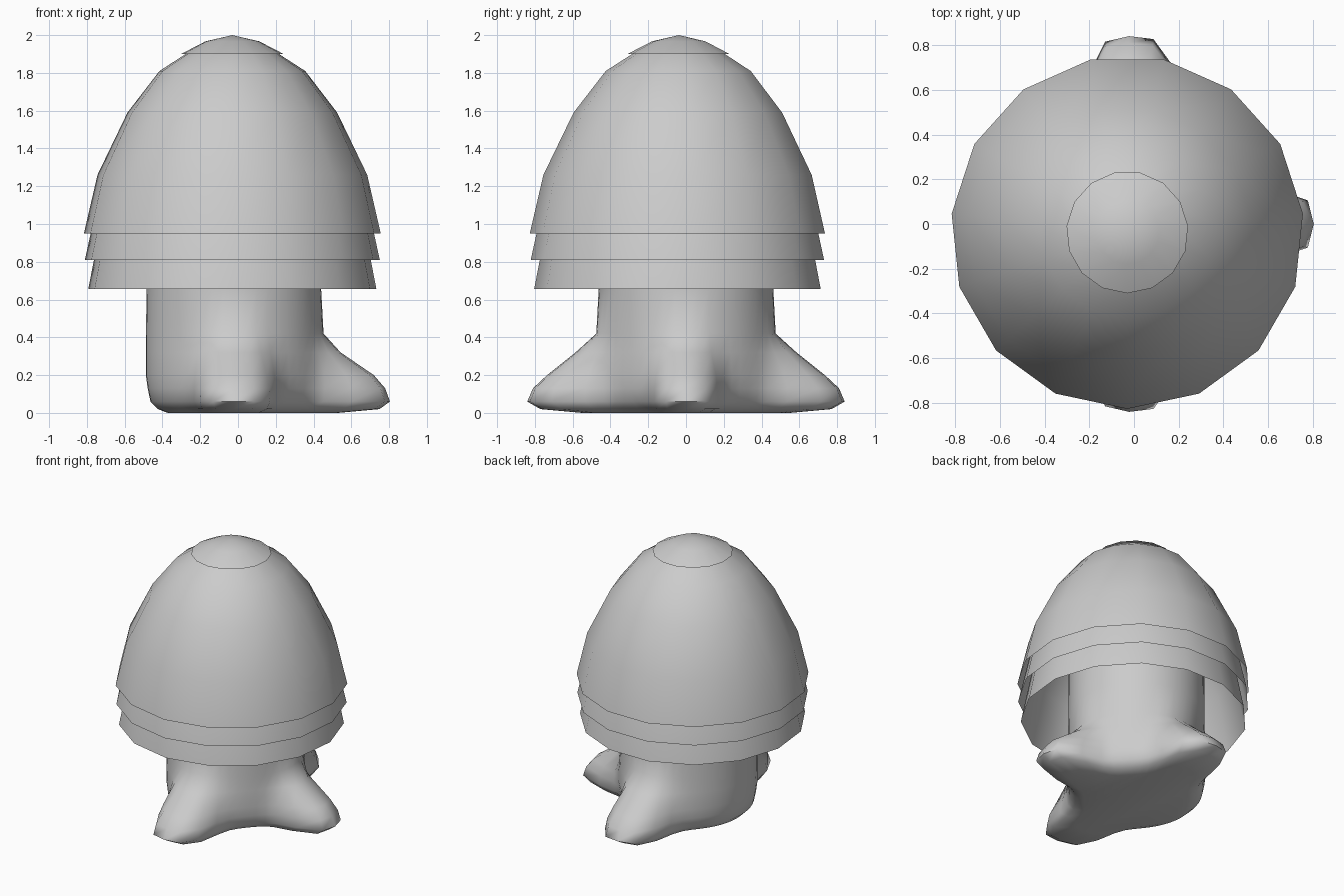
import bpy, bmesh
from math import sin, cos, pi, radians, atan2

if "Cube" in bpy.data.objects:
    bpy.data.objects.remove(bpy.data.objects["Cube"])

CX, CY, SIDES = -0.03, -0.037, 15


def loft(name, rings, close_first=False, close_last=False, angle=50):
    """Skin a stack of equal-length point rings into a smooth-shaded object."""
    bm = bmesh.new()
    loops = [[bm.verts.new(p) for p in ring] for ring in rings]
    n = len(loops[0])
    for a, b in zip(loops, loops[1:]):
        for i in range(n):
            j = (i + 1) % n
            bm.faces.new((a[i], a[j], b[j], b[i]))
    if close_first:
        bm.faces.new(loops[0][::-1])
    if close_last:
        bm.faces.new(loops[-1])
    bmesh.ops.remove_doubles(bm, verts=bm.verts, dist=0.0005)
    me = bpy.data.meshes.new(name)
    bm.to_mesh(me)
    bm.free()
    ob = bpy.data.objects.new(name, me)
    bpy.context.collection.objects.link(ob)
    bpy.ops.object.select_all(action='DESELECT')
    ob.select_set(True)
    bpy.context.view_layer.objects.active = ob
    bpy.ops.object.shade_smooth_by_angle(angle=radians(angle))
    return ob


def shell(name, profile):
    """Open 15-sided dome from (radius, z) points."""
    rings = [[(CX + r * cos(-pi / 2 + 2 * pi * i / SIDES),
               CY + r * sin(-pi / 2 + 2 * pi * i / SIDES), z)
              for i in range(SIDES)] for r, z in profile]
    return loft(name, rings)


# Layered foliage: nested open domes and a small cap
shell("foliage_outer", [(.79, .95), (.718, 1.26), (.558, 1.59), (.388, 1.81), (.24, 1.905)])
shell("foliage_middle", [(.785, .81), (.71, 1.15), (.55, 1.5), (.375, 1.75), (.22, 1.88)])
shell("foliage_inner", [(.767, .655), (.69, 1.05), (.53, 1.45), (.355, 1.71), (.20, 1.86)])
shell("foliage_cap", [(.273, 1.9), (.143, 1.967), (0, 2.0)])

# Trunk rows: height, base radius, reach of front/back roots, reach of right root
ROWS = [(0, .35, .20, .20), (.02, .40, .37, .37), (.06, .44, .40, .385),
        (.13, .455, .355, .345), (.2, .465, .27, .275), (.32, .465, .12, .10),
        (.42, .465, .01, .01), (.66, .462, 0, 0), (1.0, .46, 0, 0)]


def bump(a, centre, width):
    d = atan2(sin(a - centre), cos(a - centre))
    return 1 / (1 + (d / width) ** 4)


def trunk_ring(z, base, side, right):
    pts = []
    for i in range(48):
        a = 2 * pi * i / 48
        r = base + right * bump(a, 0, .27)
        for s in (-1, 1):
            r += side * bump(a, s * radians(89), .32)
        pts.append((-.022 + r * cos(a), r * sin(a), z))
    return pts


# Trunk with three roots (front, back, right)
loft("trunk_with_roots", [trunk_ring(*row) for row in ROWS], True, True, 70)
